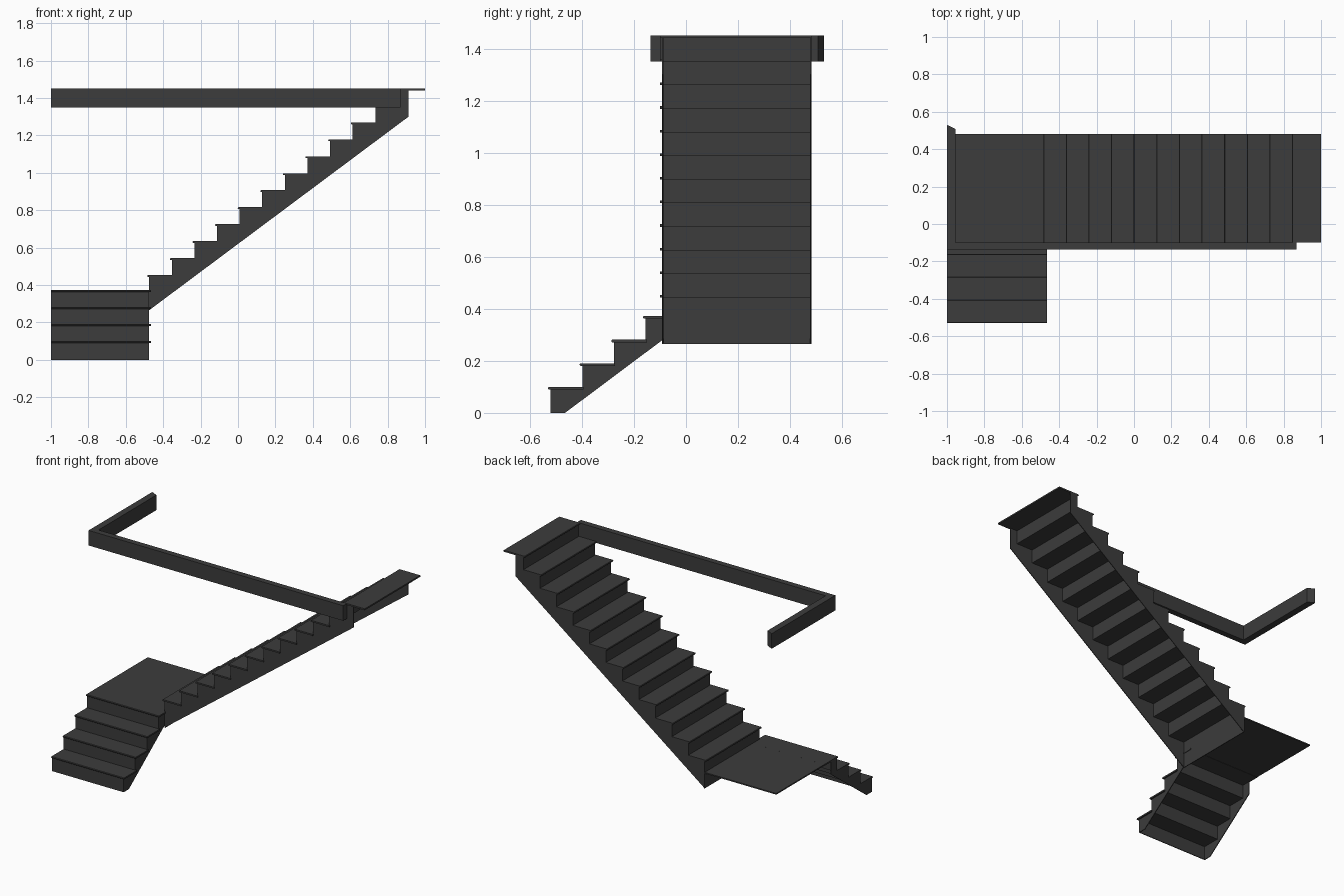
import bpy, bmesh
from mathutils import Vector

cube = bpy.data.objects.get("Cube")
if cube:
    bpy.data.objects.remove(cube, do_unlink=True)

GREY = (0.045, 0.045, 0.045, 1)
mat = bpy.data.materials.new("dark_grey")
mat.use_nodes = True
mat.diffuse_color = GREY
mat.node_tree.nodes["Principled BSDF"].inputs["Base Color"].default_value = GREY

RISE = 0.0907
THICK = 0.01      # tread thickness
PLATE = 0.005     # riser and stringer thickness
NOSE = 0.01       # tread overhang


def extrude(name, profile, start, end, place):
    """Extrude a 2D profile from start to end; place maps (a, b, depth) to world."""
    bm = bmesh.new()
    face = bm.faces.new([bm.verts.new(place(a, b, start)) for a, b in profile])
    moved = bmesh.ops.extrude_face_region(bm, geom=[face])["geom"]
    offset = Vector(place(0, 0, end)) - Vector(place(0, 0, start))
    bmesh.ops.translate(bm, vec=offset,
                        verts=[v for v in moved if isinstance(v, bmesh.types.BMVert)])
    bmesh.ops.recalc_face_normals(bm, faces=bm.faces)
    mesh = bpy.data.meshes.new(name)
    bm.to_mesh(mesh)
    bm.free()
    mesh.materials.append(mat)
    obj = bpy.data.objects.new(name, mesh)
    bpy.context.collection.objects.link(obj)
    return obj


def along_x(run, z, width):
    return (run, width, z)


def along_y(run, z, width):
    return (width, run, z)


def upright(x, y, z):
    return (x, y, z)


def rect(a0, a1, b0, b1):
    return [(a0, b0), (a1, b0), (a1, b1), (a0, b1)]


def flight(name, place, count, first, going, top, foot, low, end, sides, treads, last):
    """Open-backed stair: treads with rounded noses, risers and sawtooth stringers."""
    runs = [first + i * going for i in range(count)]
    tops = [top + i * RISE for i in range(count)]
    below = foot
    outline = []
    for i, (run, z) in enumerate(zip(runs, tops)):
        back = runs[i + 1] + PLATE if i < count - 1 else last
        nose, under = run - NOSE, z - THICK
        tread = [(back, z), (nose + 0.003, z), (nose, z - 0.003),
                 (nose, under + 0.003), (nose + 0.003, under), (back, under)]
        extrude(f"{name}_tread_{i + 1}", tread, *treads, place)
        extrude(f"{name}_riser_{i + 1}", rect(run, run + PLATE, below, under), *sides, place)
        outline += [(run, under), (runs[i + 1] if i < count - 1 else end[0], under)]
        below = under
    outline += [end, *low, (first, foot)]
    for label, a, b in (("a", sides[0], sides[0] + PLATE), ("b", sides[1] - PLATE, sides[1])):
        extrude(f"{name}_stringer_{label}", outline, a, b, place)


# Short entry flight climbing towards the back
flight("lower", along_y, 4, -0.52, 0.1215, 0.1, 0.0, [(-0.465, 0.0)],
       (-0.092, 0.279), (-1.0, -0.475), (-1.0, -0.466), -0.02)

# Long flight climbing to the side
flight("upper", along_x, 12, -0.475, 0.1209, 0.453, 0.265, [],
       (0.912, 1.3), (-0.092, 0.482), (-0.1, 0.482), 1.0)

# Landing between the flights
extrude("landing", rect(-1.0, -0.475, -0.02, 0.482), 0.364, 0.372, upright)

# L-shaped edge beam around the upper opening
beam = [(-1.0, -0.137), (0.868, -0.137), (0.868, -0.098),
        (-0.955, -0.098), (-0.955, 0.508), (-1.0, 0.53)]
extrude("edge_beam", beam, 1.35, 1.45, upright)
